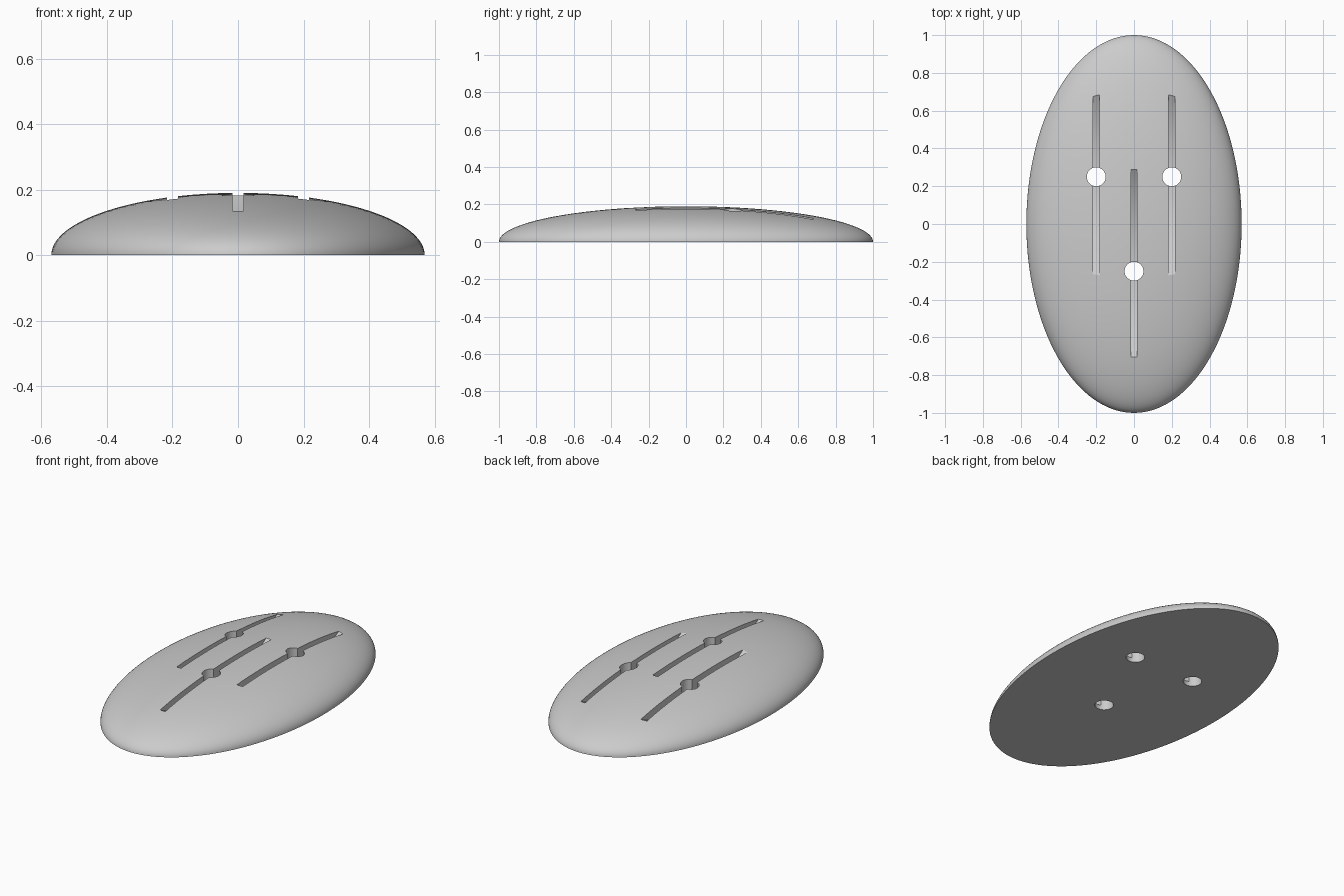
import bpy
import bmesh
from mathutils import Matrix, Vector

HALF_WIDTH, HALF_LENGTH, HEIGHT = 0.57, 1.0, 0.19
HOLE_RADIUS, SLOT_WIDTH = 0.05, 0.034
WHEEL_RADIUS, SLOT_FLOOR = 1.0, 0.025
HOLES = [(-0.2, 0.25), (0.2, 0.25), (0.0, -0.25)]

if "Cube" in bpy.data.objects:
    bpy.data.objects.remove(bpy.data.objects["Cube"])


def add_object(name, bm):
    mesh = bpy.data.meshes.new(name)
    bm.to_mesh(mesh)
    bm.free()
    obj = bpy.data.objects.new(name, mesh)
    bpy.context.collection.objects.link(obj)
    return obj


def cylinder(name, radius, depth, segments, matrix):
    bm = bmesh.new()
    bmesh.ops.create_cone(bm, cap_ends=True, segments=segments, radius1=radius,
                          radius2=radius, depth=depth, matrix=matrix)
    return add_object(name, bm)


# Grey finish
grey = bpy.data.materials.new("plain grey")
grey.use_nodes = True
color = (0.6, 0.6, 0.6, 1)
grey.diffuse_color = color
grey.node_tree.nodes["Principled BSDF"].inputs["Base Color"].default_value = color

# Domed oval body: upper half of a flattened sphere, closed underneath
bm = bmesh.new()
bmesh.ops.create_uvsphere(bm, u_segments=128, v_segments=64, radius=1)
cut = bmesh.ops.bisect_plane(bm, geom=bm.verts[:] + bm.edges[:] + bm.faces[:],
                             dist=1e-5, plane_co=Vector(), plane_no=(0, 0, 1),
                             clear_inner=True)
rim = [e for e in bm.edges if e.is_boundary]
bmesh.ops.contextual_create(bm, geom=rim)
bmesh.ops.scale(bm, vec=(HALF_WIDTH, HALF_LENGTH, HEIGHT), verts=bm.verts)
bmesh.ops.recalc_face_normals(bm, faces=bm.faces)
body = add_object("domed_body", bm)
body.data.materials.append(grey)

# Cutters: a round through hole and a thin wheel for each slot
cutters = []
for x, y in HOLES:
    cutters.append(cylinder("hole_cutter", HOLE_RADIUS, 1, 48,
                            Matrix.Translation((x, y, 0.1))))
    wheel = (Matrix.Translation((x, y, SLOT_FLOOR + WHEEL_RADIUS))
             @ Matrix.Rotation(1.5707963, 4, 'Y'))
    cutters.append(cylinder("slot_cutter", WHEEL_RADIUS, SLOT_WIDTH, 160, wheel))

for cutter in cutters:
    cutter.hide_render = True
    mod = body.modifiers.new("cut", 'BOOLEAN')
    mod.operation = 'DIFFERENCE'
    mod.solver = 'EXACT'
    mod.object = cutter

# Bake the cuts and drop the cutters
graph = bpy.context.evaluated_depsgraph_get()
body.data = bpy.data.meshes.new_from_object(body.evaluated_get(graph))
body.modifiers.clear()
for cutter in cutters:
    bpy.data.objects.remove(cutter)

# Smooth dome with crisp hole and slot edges
bpy.ops.object.select_all(action='DESELECT')
body.select_set(True)
bpy.context.view_layer.objects.active = body
bpy.ops.object.shade_smooth_by_angle(angle=0.5)
